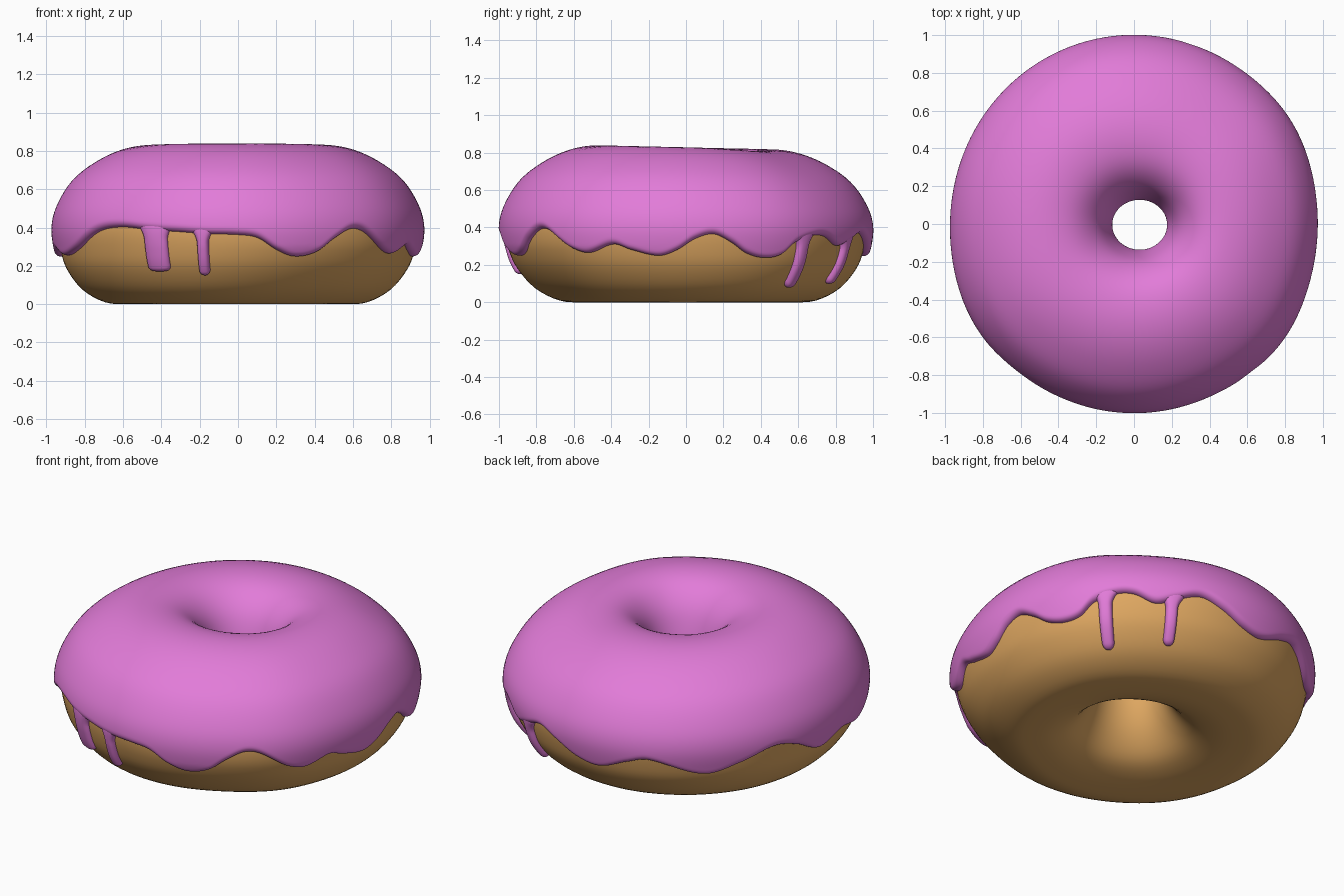
import bpy, bmesh, math
from mathutils import Vector

if "Cube" in bpy.data.objects:
    bpy.data.objects.remove(bpy.data.objects["Cube"])

# closed ring cross-section (radius, height): bottom -> outside -> top -> hole
PROFILE = [(.56, .0), (.68, .01), (.80, .075), (.885, .18), (.922, .28), (.937, .40),
           (.908, .51), (.83, .63), (.71, .72), (.58, .777), (.45, .793), (.34, .763),
           (.255, .68), (.205, .56), (.18, .43), (.19, .30), (.24, .17), (.33, .06), (.44, .012)]
N = len(PROFILE)
# icing lower edge: (azimuth in degrees, height)
EDGE = [(-161, .255), (-150, .29), (-138, .38), (-129, .40), (-118, .385), (-108, .375),
        (-100, .365), (-90, .36), (-84, .345), (-78, .285), (-72, .25), (-65, .27), (-59, .34),
        (-53, .39), (-48, .38), (-39, .29), (-33, .265), (-24, .31), (-18, .28), (-9, .25),
        (-3, .28), (3, .34), (9, .365), (15, .32), (20, .265), (26, .24), (32, .255), (37, .32),
        (45, .36), (50, .355), (57, .305), (63, .33), (72, .375), (80, .33), (88, .27), (96, .25),
        (106, .31), (113, .335), (131, .25), (143, .30), (155, .36), (164, .33), (175, .25), (187, .29)]
# gentle unevenness: (azimuth, spread, radius change, change near bottom, height change)
BUMPS = [(33, 18, .014, 0, 0), (213, 22, .018, 0, 0), (-39, 18, .018, 0, 0),
         (-57, 40, 0, -.05, 0), (165, 35, 0, .015, 0), (55, 30, 0, -.01, -.022)]
THICK = .035


def catmull(p0, p1, p2, p3, f):
    return .5 * (2 * p1 + (p2 - p0) * f + (2 * p0 - 5 * p1 + 4 * p2 - p3) * f * f
                 + (3 * p1 - p0 - 3 * p2 + p3) * f ** 3)


def section(t):
    i, f = math.floor(t), t - math.floor(t)
    q = [PROFILE[(i + k) % N] for k in (-1, 0, 1, 2)]
    return [catmull(*[p[c] for p in q], f) for c in (0, 1)]


def surface(az, t, off=0.0):
    # point on the slightly uneven ring, pushed outward by off
    r, z = section(t)
    ra, za = section(t - .02)
    rb, zb = section(t + .02)
    length = math.hypot(rb - ra, zb - za)
    r += off * (zb - za) / length
    z -= off * (rb - ra) / length
    outer = min(1, max(0, (r - .2) / .5))
    low = max(0, 1 - z / .3)
    high = min(1, max(0, (z - .35) / .3))
    r += r * .03 * math.sin(az) ** 2 * outer
    z0 = z
    z *= 1 - .013 * math.sin(az) * min(1, max(0, z0 / .8))
    for a, spread, dr, dlow, dz in BUMPS:
        d = (math.degrees(az) - a + 180) % 360 - 180
        g = math.exp(-(d / spread) ** 2)
        r += g * outer * (dr + dlow * low)
        z += g * dz * high * outer
    inner = max(0, min(1, (.5 - r) / .33))
    return Vector((r * math.cos(az) + .03 * inner, r * math.sin(az) * (1 - .09 * inner) - .004 * inner,
                   max(z, 0)))


def outer_t(height):
    # profile position on the outside wall at a given height
    lo, hi = 1.0, 9.0
    for _ in range(30):
        mid = (lo + hi) / 2
        if section(mid)[1] < height:
            lo = mid
        else:
            hi = mid
    return lo


def edge_height(deg):
    # smooth periodic curve through the edge points
    deg = (deg + 161) % 360 - 161
    n = len(EDGE)
    i = max(k for k, e in enumerate(EDGE) if e[0] <= deg + 1e-9)
    (a0, h0), (a1, h1), (a2, h2), (a3, h3) = [
        (EDGE[(i + k) % n][0] + 360 * ((i + k) // n), EDGE[(i + k) % n][1]) for k in (-1, 0, 1, 2)]
    w = a2 - a1
    f = (deg - a1) / w
    m1, m2 = (h2 - h0) / (a2 - a0) * w, (h3 - h1) / (a3 - a1) * w
    return ((2 * f ** 3 - 3 * f * f + 1) * h1 + (f ** 3 - 2 * f * f + f) * m1
            + (3 * f * f - 2 * f ** 3) * h2 + (f ** 3 - f * f) * m2)


def make(name, rows, mat, wrap_rows=False, caps=False):
    # skin rows of points, each row a closed loop
    bm = bmesh.new()
    vs = [[bm.verts.new(p) for p in row] for row in rows]
    n = len(rows[0])
    for j in range(len(rows) - (0 if wrap_rows else 1)):
        a, b = vs[j], vs[(j + 1) % len(rows)]
        for i in range(n):
            bm.faces.new((a[i], a[(i + 1) % n], b[(i + 1) % n], b[i]))
    if caps:
        bm.faces.new(vs[0])
        bm.faces.new(vs[-1])
    bmesh.ops.recalc_face_normals(bm, faces=bm.faces)
    for f in bm.faces:
        f.smooth = True
    me = bpy.data.meshes.new(name)
    bm.to_mesh(me)
    bm.free()
    me.materials.append(mat)
    ob = bpy.data.objects.new(name, me)
    bpy.context.collection.objects.link(ob)
    return ob


def material(name, col):
    m = bpy.data.materials.new(name)
    m.diffuse_color = (*col, 1)
    m.use_nodes = True
    m.node_tree.nodes["Principled BSDF"].inputs["Base Color"].default_value = m.diffuse_color
    return m


dough_mat = material("golden_dough", (.74, .39, .12))
icing_mat = material("pink_icing", (.76, .2, .69))

# dough ring
A = 128
make("dough", [[surface(2 * math.pi * i / A, N * j / 76) for i in range(A)]
               for j in range(76)], dough_mat, wrap_rows=True)

# icing sheet with a wavy rounded lower edge, ending inside the hole
A, ROWS, T_END = 480, 64, 14.3
starts = [outer_t(edge_height(360 * i / A)) for i in range(A)]
rows = []
for j in range(ROWS + 1):
    w = .5 - .5 * math.cos(math.pi * j / ROWS)
    row = []
    for i in range(A):
        t = starts[i] + (T_END - starts[i]) * w
        d = min(1, min(t - starts[i], T_END - t) / .3)
        off = -.004 + (THICK + .004) * math.sqrt(max(0, 1 - (1 - d) ** 2))
        row.append(surface(2 * math.pi * i / A, t, off))
    rows.append(row)
make("icing", rows, icing_mat)


# icing drips running down the outside wall, flaring into the sheet above
def drip(name, deg, half_width, bottom, corner):
    az, edge = math.radians(deg), edge_height(deg)
    t0, t1 = outer_t(edge + .06), outer_t(bottom)
    length = (surface(az, t0) - surface(az, t1)).length
    rows = []
    for j in range(41):
        w = math.sin(math.pi / 2 * j / 40)
        t = t0 + (t1 - t0) * w
        e = min(1, (1 - w) * length / corner)
        round_off = math.sqrt(max(0, 1 - (1 - e) ** 2))
        wide = half_width - min(corner, half_width) * (1 - round_off) + .0005
        up = min(1, max(0, section(t)[1] - edge + .05) / .07)
        wide += .03 * up ** 2
        row = []
        for k in range(24):
            a = 2 * math.pi * k / 24
            c, s = math.cos(a), math.sin(a)
            side = wide * math.copysign(abs(c) ** .7, c)
            off = (.031 if s > 0 else .008) * s * max(round_off, .05)
            row.append(surface(az + side / .93, t, off))
        rows.append(row)
    make(name, rows, icing_mat, caps=True)


drip("wide_front_drip", -116.5, .064, .175, .03)
drip("narrow_front_drip", -101, .029, .155, .029)
drip("long_back_drip", 40.6, .036, .085, .036)
drip("short_back_drip", 62.5, .032, .105, .032)
